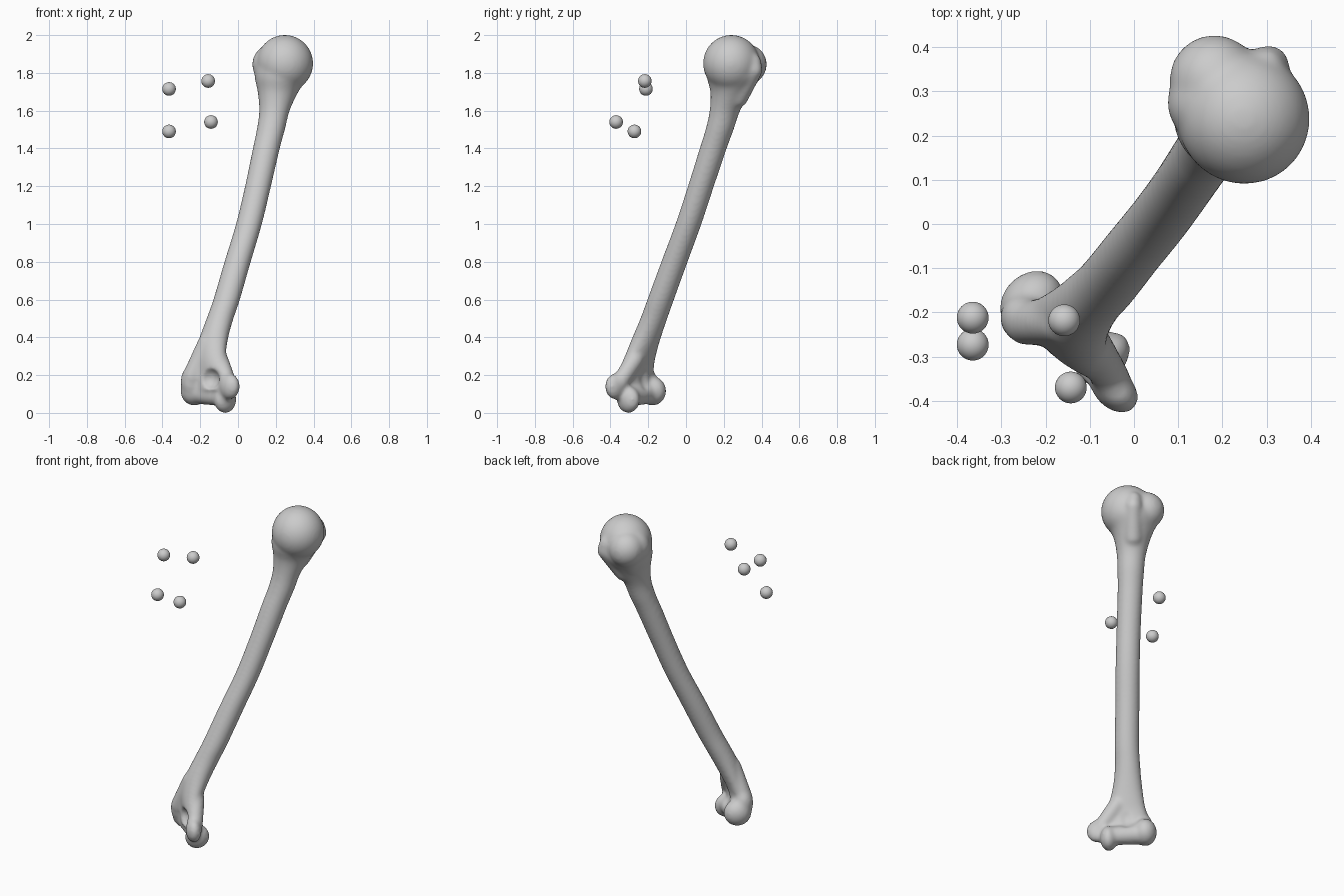
import bpy, bmesh, math
from mathutils import Vector, Matrix

if "Cube" in bpy.data.objects:
    bpy.data.objects.remove(bpy.data.objects["Cube"])

grey = bpy.data.materials.new("bone_grey")
grey.use_nodes = True
grey.diffuse_color = (0.6, 0.6, 0.6, 1)
grey.node_tree.nodes["Principled BSDF"].inputs["Base Color"].default_value = (0.6, 0.6, 0.6, 1)

HINGE = math.radians(-44)  # heading of the elbow hinge axis


def finish(bm, name):
    mesh = bpy.data.meshes.new(name)
    bmesh.ops.recalc_face_normals(bm, faces=bm.faces)
    bm.to_mesh(mesh)
    bm.free()
    mesh.materials.append(grey)
    obj = bpy.data.objects.new(name, mesh)
    bpy.context.collection.objects.link(obj)
    return obj


def knob(bm, centre, radii, turn=HINGE):
    """Ellipsoid whose first radius points along the given heading."""
    matrix = (Matrix.Translation(centre) @ Matrix.Rotation(turn, 4, 'Z')
              @ Matrix.Diagonal((*radii, 1)))
    bmesh.ops.create_uvsphere(bm, u_segments=40, v_segments=24, radius=1, matrix=matrix)


def strut(bm, start, end, r1, r2):
    """Tapered round bar between two points."""
    a, b = Vector(start), Vector(end)
    matrix = (Matrix.Translation((a + b) / 2)
              @ (b - a).to_track_quat('Z', 'Y').to_matrix().to_4x4())
    bmesh.ops.create_cone(bm, cap_ends=True, segments=32, radius1=r1, radius2=r2,
                          depth=(b - a).length, matrix=matrix)
    knob(bm, a, (r1,) * 3)
    knob(bm, b, (r2,) * 3)


def rounded(rows, steps=4):
    """Smooth curve through rows of values, with extra rows between."""
    rows = [Vector(r) for r in rows]
    padded = [rows[0], *rows, rows[-1]]
    out = []
    for p, a, b, n in zip(padded, padded[1:], padded[2:], padded[3:]):
        for t in (i / steps for i in range(steps)):
            out.append(0.5 * (2 * a + (b - p) * t + (2 * p - 5 * a + 4 * b - n) * t ** 2
                              + (3 * a - p - 3 * b + n) * t ** 3))
    return out + [rows[-1]]


def loft(bm, sections, sides=36):
    """Skin of level ellipses: x, y, z, radius along hinge, radius across."""
    turn = Matrix.Rotation(HINGE, 3, 'Z')
    rings = []
    for x, y, z, along, across in sections:
        rings.append([bm.verts.new(Vector((x, y, z)) + turn @ Vector(
            (along * math.cos(t), across * math.sin(t), 0)))
            for t in (math.tau * i / sides for i in range(sides))])
    for low, high in zip(rings, rings[1:]):
        for i in range(sides):
            j = (i + 1) % sides
            bm.faces.new((low[i], low[j], high[j], high[i]))
    bm.faces.new(rings[0][::-1])
    bm.faces.new(rings[-1])


bm = bmesh.new()
# Shaft, flattened at the elbow and flared at the shoulder
loft(bm, rounded([
    (-.152, -.272, .12, .130, .042), (-.152, -.264, .22, .125, .046),
    (-.148, -.242, .30, .102, .060), (-.127, -.208, .40, .082, .070),
    (-.095, -.170, .50, .072, .072), (-.060, -.134, .60, .070, .072),
    (-.002, -.061, .80, .069, .072), (.058, .013, 1.0, .069, .070),
    (.106, .079, 1.2, .069, .070), (.150, .144, 1.4, .071, .073),
    (.174, .178, 1.5, .075, .075), (.193, .206, 1.6, .082, .080),
    (.212, .237, 1.7, .106, .110), (.230, .252, 1.78, .140, .144),
    (.235, .255, 1.86, .140, .140)]))

# Shoulder end: ball, large and small bumps beside the groove
knob(bm, (.248, .240, 1.85), (.151, .149, .151))
knob(bm, (.182, .326, 1.845), (.102, .102, .105))
knob(bm, (.167, .275, 1.845), (.092, .092, .100))
strut(bm, (.180, .310, 1.82), (.195, .245, 1.66), .088, .06)
strut(bm, (.298, .354, 1.860), (.305, .358, 1.815), .044, .048)
strut(bm, (.305, .358, 1.815), (.238, .275, 1.67), .048, .054)

# Elbow end: hinge spool, outer ball and side bumps
knob(bm, (-.068, -.305, .070), (.048, .071, .072))
strut(bm, (-.070, -.300, .085), (-.235, -.185, .110), .052, .060)
knob(bm, (-.232, -.178, .116), (.066, .080, .078))
knob(bm, (-.248, -.212, .165), (.056, .056, .085))
knob(bm, (-.045, -.374, .140), (.064, .044, .070))
strut(bm, (-.052, -.352, .16), (-.098, -.272, .28), .045, .048)
strut(bm, (-.243, -.222, .19), (-.168, -.226, .37), .053, .046)
bone = finish(bm, "arm_bone")

# Hollows above the hinge on both faces
bm = bmesh.new()
knob(bm, (-.155, -.343, .180), (.060, .056, .058))
knob(bm, (-.107, -.196, .180), (.055, .050, .065))
hollows = finish(bm, "hollow_cutter")
hollows.hide_render = True

# Fuse the parts, carve, then soften the joins
bpy.ops.object.select_all(action='DESELECT')
bpy.context.view_layer.objects.active = bone
bone.select_set(True)
fuse = bone.modifiers.new("fuse", 'REMESH')
fuse.mode, fuse.voxel_size = 'VOXEL', 0.01
carve = bone.modifiers.new("carve", 'BOOLEAN')
carve.operation, carve.object = 'DIFFERENCE', hollows
refine = bone.modifiers.new("refine", 'REMESH')
refine.mode, refine.voxel_size = 'VOXEL', 0.009
soften = bone.modifiers.new("soften", 'SMOOTH')
soften.factor, soften.iterations = 0.5, 14
for name in [m.name for m in bone.modifiers]:
    bpy.ops.object.modifier_apply(modifier=name)
bpy.data.objects.remove(hollows)
for face in bone.data.polygons:
    face.use_smooth = True

# Floating marker balls
for i, spot in enumerate([(-.365, -.212, 1.715), (-.158, -.218, 1.757),
                          (-.365, -.273, 1.490), (-.143, -.370, 1.540)]):
    bm = bmesh.new()
    bmesh.ops.create_uvsphere(bm, u_segments=32, v_segments=20, radius=.036,
                              matrix=Matrix.Translation(spot))
    ball = finish(bm, f"marker_ball_{i + 1}")
    for face in ball.data.polygons:
        face.use_smooth = True
